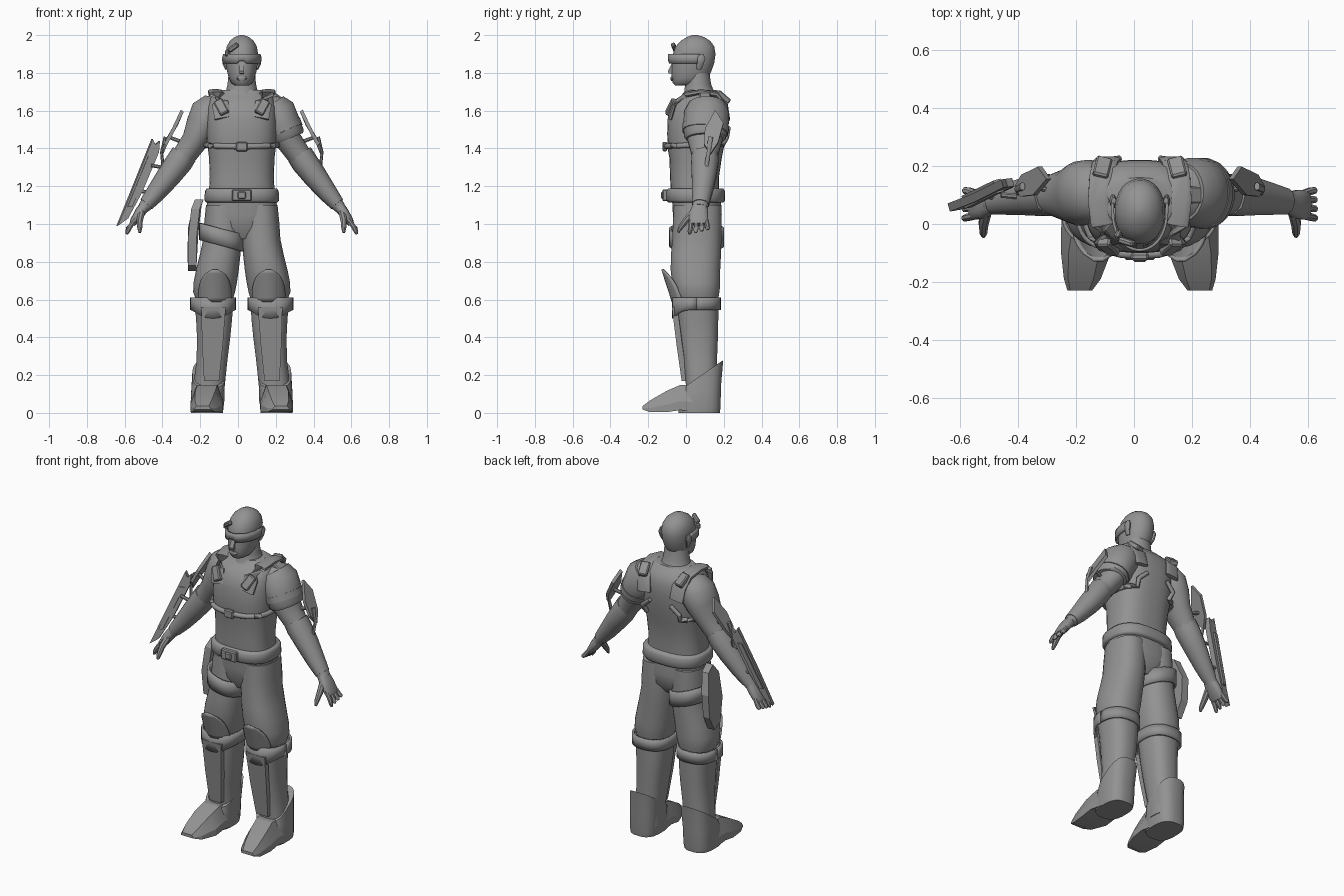
import bpy, bmesh, math
from mathutils import Vector, Euler

CX = 0.02  # mirror plane of the figure
grey = bpy.data.materials.new("plain_grey")
grey.diffuse_color = (0.29, 0.29, 0.29, 1)


def finish(name, bm, angle=40):
    bmesh.ops.recalc_face_normals(bm, faces=bm.faces[:])
    me = bpy.data.meshes.new(name)
    bm.to_mesh(me)
    bm.free()
    me.materials.append(grey)
    me.shade_smooth()
    me.set_sharp_from_angle(angle=math.radians(angle))
    ob = bpy.data.objects.new(name, me)
    bpy.context.collection.objects.link(ob)
    return ob


def skin(name, rings, angle=40):
    """Skin a list of equal point rings and cap both ends."""
    bm = bmesh.new()
    rows = [[bm.verts.new(p) for p in r] for r in rings]
    n = len(rows[0])
    for a, b in zip(rows, rows[1:]):
        for i in range(n):
            bm.faces.new((a[i], a[(i + 1) % n], b[(i + 1) % n], b[i]))
    bm.faces.new(rows[0][::-1])
    bm.faces.new(rows[-1])
    return finish(name, bm, angle)


def oval(t, p):
    c, s = math.cos(t), math.sin(t)
    return (math.copysign(abs(c) ** (2 / p), c), math.copysign(abs(s) ** (2 / p), s))


def stack(name, secs, s=1, n=28, p=2.3, angle=40):
    """Horizontal sections: z, x0, x1, y0, y1 and optional front-to-back tilt."""
    rings = []
    for z, x0, x1, y0, y1, *tilt in secs:
        ring = []
        for i in range(n):
            u, v = oval(2 * math.pi * (i + 0.5) / n, p)
            ring.append((CX + s * ((x0 + x1) / 2 + u * (x1 - x0) / 2),
                         (y0 + y1) / 2 + v * (y1 - y0) / 2, z + (tilt[0] * v if tilt else 0)))
        rings.append(ring)
    return skin(name, rings, angle)


def tube(name, secs, s=1, n=16, p=2.0):
    """Sections along a path: x, y, z, radius towards y, other radius."""
    pts = [Vector((CX + s * q[0], q[1], q[2])) for q in secs]
    rings = []
    for i, q in enumerate(secs):
        t = (pts[min(i + 1, len(pts) - 1)] - pts[max(i - 1, 0)]).normalized()
        ref = Vector((0, 1, 0)) if abs(t.y) < 0.85 else Vector((0, 0, 1))
        u = (ref - t * ref.dot(t)).normalized()
        v = t.cross(u)
        ring = []
        for k in range(n):
            a, b = oval(2 * math.pi * (k + 0.5) / n, p)
            ring.append(pts[i] + u * a * q[3] + v * b * q[4])
        rings.append(ring)
    return skin(name, rings)


def plate(name, pts, thick, s=1):
    t = Vector((s * thick[0], thick[1], thick[2]))
    base = [Vector((CX + s * x, y, z)) for x, y, z in pts]
    return skin(name, [[b - t / 2 for b in base], [b + t / 2 for b in base]], 20)


def box(name, loc, size, rot=(0, 0, 0), s=1, bevel=0.006):
    bm = bmesh.new()
    bmesh.ops.create_cube(bm, size=1)
    for v in bm.verts:
        v.co = Vector(v.co[i] * size[i] for i in range(3))
    bmesh.ops.bevel(bm, geom=bm.edges[:], offset=bevel, segments=1, affect='EDGES')
    m = Euler(rot).to_matrix()
    for v in bm.verts:
        q = m @ v.co + Vector(loc)
        v.co = (CX + s * q.x, q.y, q.z)
    return finish(name, bm, 30)


def shell(name, f, nu, nv, thick):
    """Thin curved sheet from a function of u and v."""
    bm = bmesh.new()
    g = [[bm.verts.new(f(i / nu, j / nv)) for i in range(nu + 1)] for j in range(nv + 1)]
    for j in range(nv):
        for i in range(nu):
            bm.faces.new((g[j][i], g[j][i + 1], g[j + 1][i + 1], g[j + 1][i]))
    ob = finish(name, bm)
    m = ob.modifiers.new("thickness", 'SOLIDIFY')
    m.thickness, m.offset = thick, 0
    return ob


def sym(rows):
    return [(z, -r, r, y0, y1) for z, r, y0, y1 in rows]


# head, neck and face
stack("head", sym([(1.733, .035, -.058, .03), (1.745, .055, -.07, .08), (1.77, .068, -.076, .115),
                   (1.81, .079, -.077, .135), (1.85, .084, -.074, .15), (1.9, .087, -.07, .157),
                   (1.94, .08, -.055, .15), (1.97, .063, -.028, .128), (1.99, .038, .005, .095),
                   (2.0, .01, .035, .06)]), p=2.1)
stack("neck", sym([(1.8, .07, .005, .125), (1.74, .076, -.005, .133), (1.7, .085, -.01, .15),
                   (1.66, .11, -.03, .17)]), p=2)
plate("nose", [(0, -.07, 1.86), (0, -.096, 1.81), (0, -.092, 1.796), (0, -.07, 1.795)], (.026, 0, 0))
stack("lips", sym([(1.758, .015, -.08, -.06), (1.77, .03, -.084, -.06), (1.782, .02, -.08, -.06)]), n=12)
for s, side in ((-1, "right"), (1, "left")):
    tube(side + "_ear", [(.08, .068, 1.82, .014, .008), (.09, .074, 1.85, .02, .012),
                         (.093, .08, 1.88, .024, .012), (.09, .08, 1.9, .012, .008)], s, 10)


# visor wrapped round the eyes
def visor_point(u, v):
    a = math.pi * (1.06 * u - 0.03)
    low = 1.85 + (.012 if .42 < u < .58 else 0)
    return (CX - .094 * math.cos(a), .06 - .15 * math.sin(a) ** .8 if 0 < a < math.pi else .075,
            low + v * (1.9 - low))


shell("visor", visor_point, 24, 2, .01)
box("visor_sensor", (-.045, -.062, 1.935), (.062, .022, .026), (.3, -.6, -.3))
box("sensor_mount", (-.075, -.035, 1.905), (.02, .03, .035), (0, 0, -.5))

# torso with vest
stack("torso", sym([(1.16, .175, -.08, .175), (1.25, .17, -.085, .175), (1.35, .174, -.088, .19),
                    (1.4, .18, -.098, .2), (1.48, .188, -.1, .215), (1.56, .188, -.097, .222),
                    (1.62, .182, -.08, .22), (1.665, .168, -.045, .205), (1.69, .145, -.01, .18),
                    (1.71, .11, .0, .16)]), n=36, p=2.6)
# vest shoulder bands, front to back
for s, side in ((-1, "right"), (1, "left")):
    tube(side + "_vest_band", [(.1, -.085, 1.56, .012, .045), (.115, -.062, 1.64, .012, .045),
                               (.13, .0, 1.685, .016, .04), (.14, .08, 1.7, .014, .04),
                               (.135, .16, 1.685, .016, .04), (.12, .21, 1.63, .012, .045),
                               (.11, .222, 1.55, .012, .045)], s, 12, 3)
    box(side + "_front_pouch", (.108, -.078, 1.618), (.05, .032, .088), (-.42, .5, 0), s)
    box(side + "_back_pouch", (.13, .193, 1.672), (.055, .085, .032), (-.7, 0, .25), s)
    # chest strap half, rising at the back
    strap = []
    for k in range(11):
        a = -math.pi / 2 + k * math.pi / 10 * .82
        u, v = oval(a, 2.6)
        strap.append((.187 * u, .053 + .16 * v, 1.41 + .012 * k / 10, .015, .015))
    strap += [(.125, .215, 1.46, .014, .014), (.07, .225, 1.51, .012, .012)]
    tube(side + "_chest_strap", strap, s, 10)
box("chest_buckle", (0, -.113, 1.41), (.06, .025, .05))
box("shoulder_pouch", (.185, .1, 1.672), (.085, .06, .028), (0, .6, 0))

# belt, buckle and hips
stack("belt", sym([(1.115, .19, -.095, .2), (1.125, .198, -.105, .208), (1.175, .196, -.105, .206),
                   (1.187, .187, -.095, .198)]), n=36, p=2.6, angle=60)
box("belt_buckle", (0, -.11, 1.152), (.105, .03, .062))
box("buckle_centre", (0, -.122, 1.152), (.045, .02, .04))
stack("hips", sym([(1.14, .182, -.075, .185), (1.05, .192, -.07, .19), (.98, .17, -.062, .185),
                   (.92, .07, -.03, .14)]), p=2.5)

ARM = [(.12, .11, 1.635, .07, .05), (.145, .11, 1.622, .095, .078), (.175, .11, 1.585, .112, .1),
       (.21, .105, 1.52, .112, .088), (.25, .1, 1.44, .092, .07), (.31, .1, 1.355, .068, .063),
       (.39, .095, 1.25, .062, .057), (.455, .085, 1.165, .05, .046), (.52, .075, 1.085, .04, .032)]

for s, side in ((-1, "right"), (1, "left")):
    # trouser leg
    stack(side + "_trouser_leg", [(1.1, .01, .19, -.065, .188), (1.0, 0, .2, -.07, .19),
          (.92, .0, .205, -.073, .188), (.84, .006, .222, -.08, .186), (.76, .015, .242, -.082, .182),
          (.69, .025, .256, -.075, .182), (.64, .035, .258, -.065, .178), (.59, .05, .24, -.05, .168)], s)
    # boot shaft with shin plate
    stack(side + "_boot_shaft", [(.605, .045, .255, -.055, .172), (.5, .05, .243, -.045, .172),
          (.4, .06, .238, -.035, .17), (.28, .075, .24, -.02, .165), (.14, .09, .258, .0, .165),
          (.06, .09, .262, .0, .17)], s, 20, 2.5)
    plate(side + "_shin_plate", [(.085, -.06, .56), (.215, -.06, .56), (.21, -.035, .36),
          (.2, -.008, .17), (.12, -.008, .17), (.1, -.035, .36)], (0, .03, 0), s)

    # band under the knee, pointed at the front
    def cuff_point(u, v, s=s):
        a = 2 * math.pi * u
        c, w = oval(a, 2.4)
        low = .545 - .045 * max(0, -math.sin(a)) ** 3
        return (CX + s * (.152 + .115 * c), .055 + .123 * w, low + v * (.612 - low))
    shell(side + "_knee_cuff", cuff_point, 32, 2, .012)

    # knee guard leaning forward, rounded top
    def guard_point(u, v, s=s):
        k = 2 * u - 1
        w = .085 * math.sqrt(max(.03, 1 - v ** 3))
        return (CX + s * (.142 + w * k), -.07 - .055 * v + .05 * (w * k / .085) ** 2, .59 + .17 * v)
    shell(side + "_knee_guard", guard_point, 10, 8, .012)

    # ankle cover with slanted top, and wedge foot
    stack(side + "_ankle_cover", [(.0, .1, .268, -.04, .18), (.03, .095, .272, -.04, .184),
          (.12, .092, .268, -.03, .186, .02), (.205, .085, .262, -.02, .198, .075)], s, 20, 2.8)
    foot = []
    for y, z0, z1, a0, a1, t0, t1 in ((-.23, .018, .036, .165, .25, .175, .24),
                                      (-.19, .004, .066, .135, .262, .16, .248),
                                      (-.1, .004, .118, .1, .272, .14, .246),
                                      (-.03, .015, .148, .098, .272, .13, .235),
                                      (.08, .0, .15, .1, .268, .12, .24)):
        zm = z0 + (z1 - z0) * .35
        foot.append([(CX + s * x, y, z) for x, z in
                     ((a0, z0), (a1, z0), (a1, zm), (t1, z1), (t0, z1), (a0, zm))])
    skin(side + "_foot", foot, 15)

    # arm, gauntlet and hand
    tube(side + "_arm", ARM, s, 20)
    tube(side + "_gauntlet", [(.305, .1, 1.37, .072, .07), (.33, .1, 1.33, .076, .071),
         (.39, .095, 1.25, .068, .064), (.455, .085, 1.165, .056, .052),
         (.505, .077, 1.105, .047, .04)], s, 10)
    tube(side + "_palm", [(.51, .075, 1.1, .036, .03), (.54, .068, 1.06, .05, .028),
         (.57, .066, 1.015, .052, .022), (.58, .066, .998, .045, .016)], s, 14, 2.5)
    for k in range(4):
        y = .028 + .026 * k
        tube(f"{side}_finger_{k + 1}", [(.565, y, 1.025, .012, .013), (.592, y - .004 + .004 * k, .985, .014, .014),
             (.605, y - .008 + .006 * k, .958 + .006 * k, .012, .012),
             (.609, y - .01 + .007 * k, .946 + .008 * k, .006, .006)], s, 8)
    tube(side + "_thumb", [(.53, .045, 1.065, .02, .02), (.54, .0, 1.02, .018, .018),
         (.54, -.03, .98, .014, .014), (.54, -.042, .955, .007, .007)], s, 8)

    # elbow fin with its prong and mount
    plate(side + "_elbow_fin", [(.315, .155, 1.6), (.362, .1, 1.5), (.405, .095, 1.42), (.425, .13, 1.37),
          (.402, .17, 1.43), (.345, .198, 1.53)], (.016, 0, .01), s)
    tube(side + "_fin_prong", [(.405, .13, 1.46, .014, .01), (.425, .12, 1.38, .011, .008),
         (.415, .105, 1.29, .012, .01)], s, 8)
    tube(side + "_fin_mount", [(.28, .11, 1.42, .012, .012), (.385, .135, 1.46, .01, .01)], s, 8)

# short sleeve with hem on one arm
tube("sleeve", [(.15, .11, 1.63, .1, .085), (.178, .11, 1.588, .12, .11), (.215, .105, 1.52, .122, .1),
                (.243, .1, 1.462, .112, .094), (.248, .1, 1.45, .1, .084)], 1, 20)
tube("sleeve_band", [(.216, .105, 1.518, .125, .103), (.232, .102, 1.485, .122, .1)], 1, 20)

# forearm blade and its struts on the other arm
plate("forearm_blade", [(.66, .057, .99), (.575, .09, 1.2), (.495, .13, 1.4), (.475, .14, 1.45),
                        (.46, .142, 1.42), (.437, .145, 1.44), (.442, .14, 1.38), (.53, .1, 1.17),
                        (.605, .067, 1.03)], (.008, .028, 0), -1)
plate("blade_spine", [(.61, .075, 1.09), (.5, .128, 1.36), (.475, .135, 1.36), (.585, .08, 1.09)],
      (.012, .044, 0), -1)
for k, (z, x) in enumerate(((1.31, .36), (1.18, .45))):
    tube(f"blade_strut_{k + 1}", [(x, .09, z - .02, .012, .012), (x + .12, .1, z, .01, .01)], -1, 8)

# thigh holster and strap
plate("holster", [(.245, .03, 1.08), (.225, .06, 1.13), (.235, .12, 1.1), (.262, .16, .98), (.265, .15, .84),
                  (.262, .1, .75), (.262, .04, .78), (.262, .02, .93)], (.045, 0, 0), -1)


def strap_point(u, v):
    c, w = oval(2 * math.pi * u, 2.3)
    return (CX - (.107 + .112 * c), .056 + .139 * w, .885 + .03 * c + .09 * v)


shell("thigh_strap", strap_point, 32, 2, .014)
